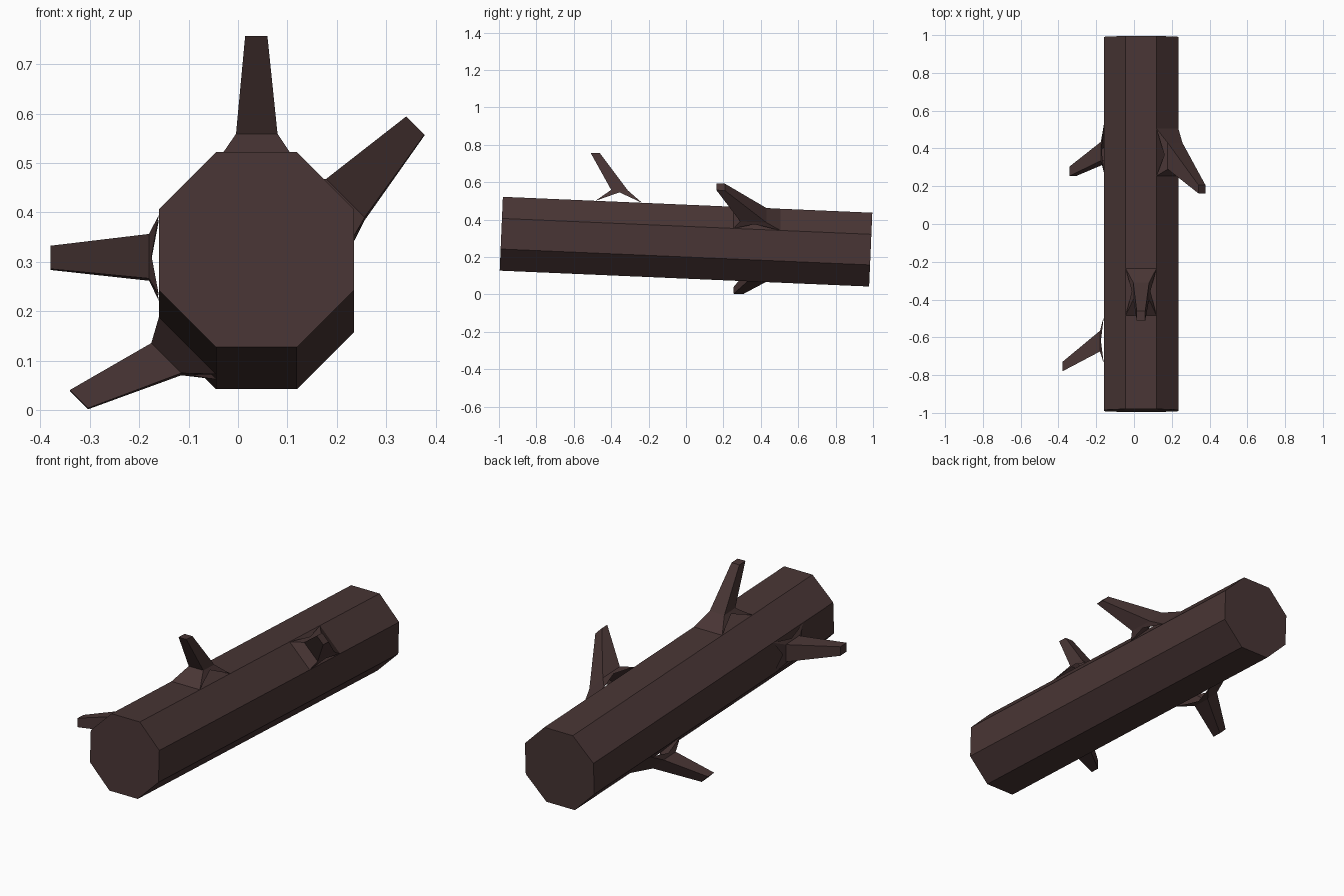
import bpy, bmesh, math
from mathutils import Matrix, Vector

cube = bpy.data.objects.get("Cube")
if cube:
    bpy.data.objects.remove(cube, do_unlink=True)

bark = bpy.data.materials.new("dark_brown_bark")
bark.use_nodes = True
colour = (0.066, 0.036, 0.035, 1)
bark.diffuse_color = colour
bark.node_tree.nodes["Principled BSDF"].inputs["Base Color"].default_value = colour

CENTRE = Vector((0.0375, 0, 0.282))
TILT = math.atan(0.043)
APOTHEM = 0.1975
LENGTH = 1.977
SIDE = 2 * APOTHEM * math.tan(math.pi / 8)
AXIS = Vector((0, math.cos(TILT), -math.sin(TILT)))


def add_object(name, bm):
    bmesh.ops.recalc_face_normals(bm, faces=bm.faces)
    mesh = bpy.data.meshes.new(name)
    bm.to_mesh(mesh)
    bm.free()
    mesh.materials.append(bark)
    bpy.context.collection.objects.link(bpy.data.objects.new(name, mesh))


# Octagonal trunk, tilted slightly down towards the back
bm = bmesh.new()
radius = APOTHEM / math.cos(math.pi / 8)
turn = (Matrix.Translation(CENTRE) @ Matrix.Rotation(-math.pi / 2 - TILT, 4, 'X')
        @ Matrix.Rotation(math.pi / 8, 4, 'Z'))
bmesh.ops.create_cone(bm, cap_ends=True, segments=8, radius1=radius,
                      radius2=radius, depth=LENGTH, matrix=turn)
add_object("log_trunk", bm)


def branch(name, angle, y, neck, neck_size, tip, tip_size, side_arch, end_arch):
    """Square tapered stub whose flared foot spans one trunk face.
    Sizes are (across, along) the trunk; arches lift the foot's edge middles."""
    a = math.radians(angle)
    normal = Vector((math.cos(a), 0, math.sin(a)))
    across = Vector((math.sin(a), 0, -math.cos(a)))
    foot = CENTRE + AXIS * y + normal * APOTHEM
    corners = [(-1, -1), (1, -1), (1, 1), (-1, 1)]

    def ring(centre, size):
        return [Vector(centre) + across * (i * size[0] / 2) + AXIS * (j * size[1] / 2)
                for i, j in corners]

    base = ring(foot, (SIDE, 0.25))
    collar = ring(neck, neck_size)
    end = ring(tip, tip_size)
    bm = bmesh.new()
    b, c, e = [[bm.verts.new(p) for p in r] for r in (base, collar, end)]
    for i in range(4):
        k = (i + 1) % 4
        low, high = (base[i] + base[k]) / 2, (collar[i] + collar[k]) / 2
        m = bm.verts.new(low.lerp(high, side_arch if i % 2 else end_arch))
        for face in ((b[i], m, c[i]), (m, b[k], c[k]), (c[i], m, c[k]),
                     (c[i], c[k], e[k], e[i])):
            bm.faces.new(face)
    bm.faces.new(e)
    add_object(name, bm)


# Four branch stubs around the trunk
branch("top_branch", 90, -0.36, (0.038, -0.355, 0.557), (0.084, 0.09),
       (0.037, -0.485, 0.756), (0.045, 0.05), 0.82, 0)
branch("right_branch", 180, -0.615, (-0.18, -0.62, 0.309), (0.09, 0.11),
       (-0.379, -0.755, 0.308), (0.047, 0.05), 0.75, 0.75)
branch("upper_left_branch", 45, 0.38, (0.2175, 0.36, 0.426), (0.11, 0.14),
       (0.359, 0.185, 0.575), (0.052, 0.045), 0.7, 0)
branch("lower_right_branch", 225, 0.4, (-0.145, 0.385, 0.103), (0.086, 0.1),
       (-0.322, 0.28, 0.021), (0.052, 0.05), 0.7, 0)
